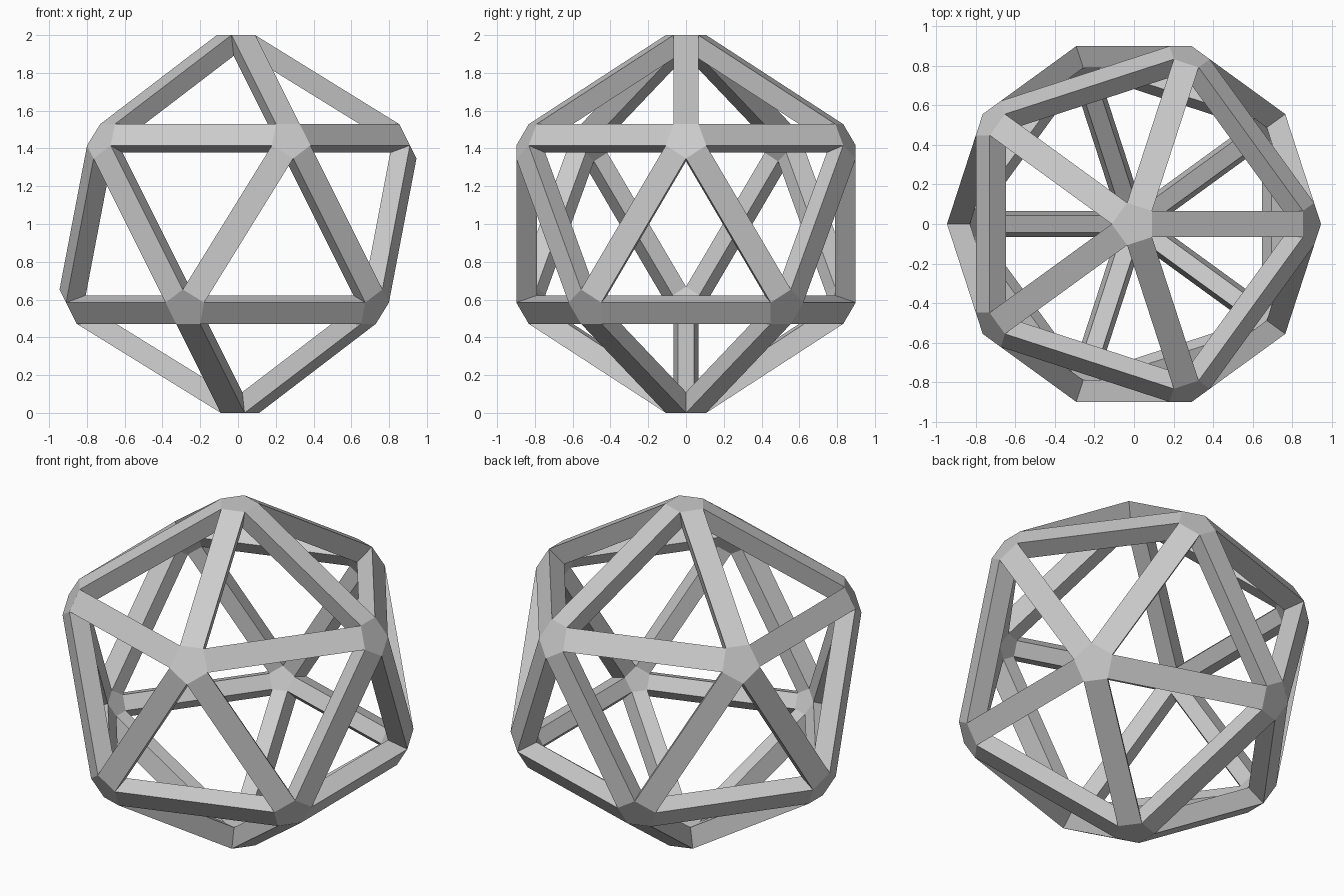
import bpy, bmesh, math

if "Cube" in bpy.data.objects:
    bpy.data.objects.remove(bpy.data.objects["Cube"])

# Open icosahedron frame: flat struts and pentagonal joints with hollow triangles
H_OUT, APOTHEM = 1.0, 0.091      # joint height from centre, joint pentagon apothem
THICK = 0.11                     # strut depth
TILT = math.radians(31.717)      # angle between a joint and a neighbouring strut
D_OUT = H_OUT * math.cos(TILT) + APOTHEM * math.sin(TILT)

base = bmesh.new()
bmesh.ops.create_icosphere(base, subdivisions=1, radius=1.0)
out = bmesh.new()


def shell(offset):
    """One corner per icosahedron face corner, on planes moved in by offset."""
    h, d = H_OUT - offset, D_OUT - offset
    r = (d - h * math.cos(TILT)) / math.sin(TILT) / math.cos(math.pi / 5)
    corners = {}
    for f in base.faces:
        c = f.calc_center_median()
        for v in f.verts:
            n = v.co.normalized()
            side = (c - n * c.dot(n)).normalized()
            p = n * h + side * r
            p.z += 1.0
            corners[f.index, v.index] = out.verts.new(p)
    return corners


base.verts.index_update()
base.faces.index_update()
outer, inner = shell(0.0), shell(THICK)

for corners in (outer, inner):
    # Pentagonal joints, corners sorted around the vertex
    for v in base.verts:
        n = v.co.normalized()
        a = n.orthogonal().normalized()
        b = n.cross(a)
        ring = sorted(v.link_faces, key=lambda f: math.atan2(
            f.calc_center_median().dot(b), f.calc_center_median().dot(a)))
        out.faces.new([corners[f.index, v.index] for f in ring])
    # Flat strut faces
    for e in base.edges:
        f, g = (x.index for x in e.link_faces)
        v, w = (x.index for x in e.verts)
        out.faces.new([corners[f, v], corners[f, w], corners[g, w], corners[g, v]])

# Walls of the triangular openings
for f in base.faces:
    for l in f.loops:
        k, m = (f.index, l.vert.index), (f.index, l.link_loop_next.vert.index)
        out.faces.new([outer[k], outer[m], inner[m], inner[k]])

bmesh.ops.recalc_face_normals(out, faces=out.faces[:])
mesh = bpy.data.meshes.new("icosahedron_frame")
out.to_mesh(mesh)
base.free()
out.free()
bpy.context.collection.objects.link(bpy.data.objects.new("icosahedron_frame", mesh))
